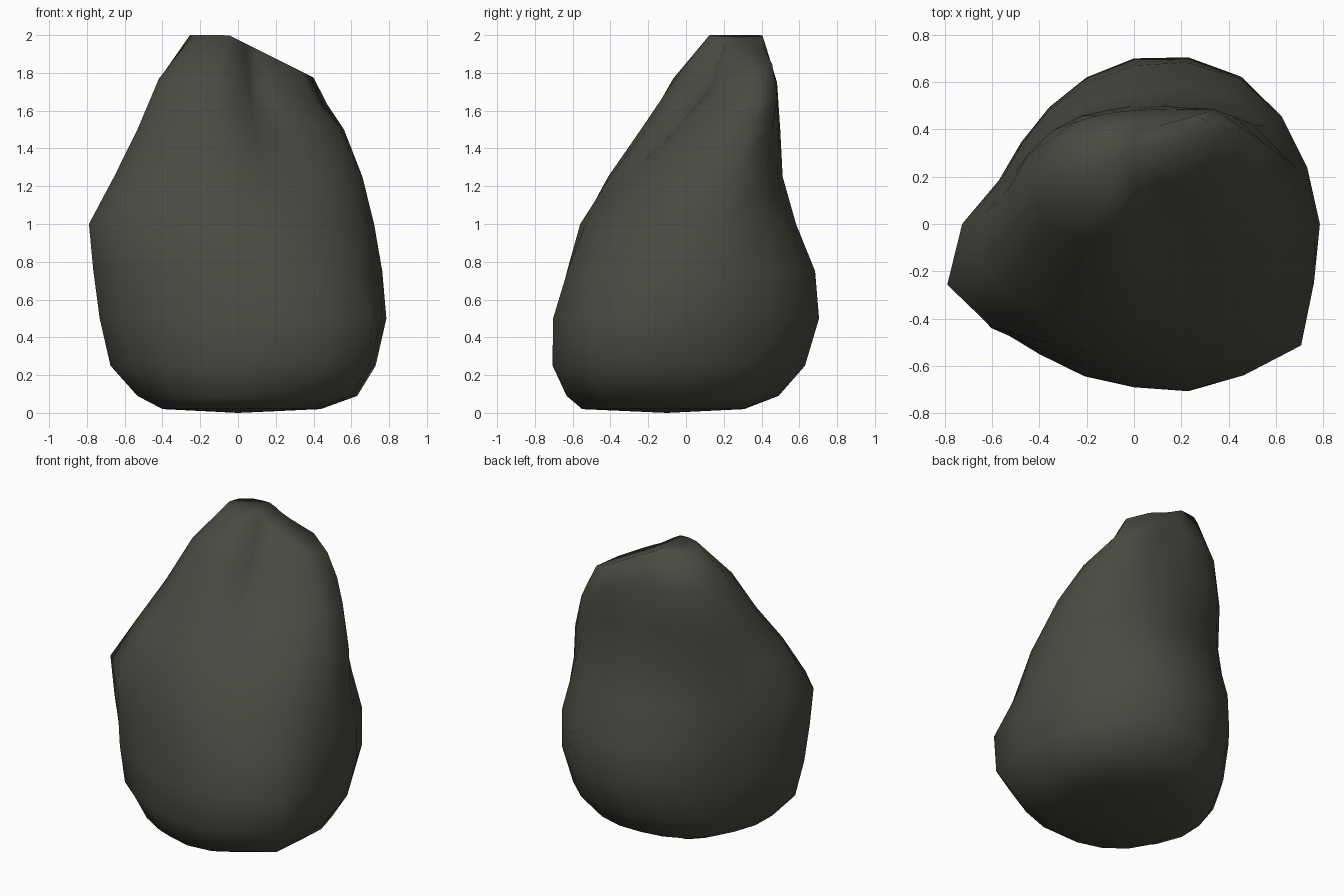
import bpy, bmesh, math

if "Cube" in bpy.data.objects:
    bpy.data.objects.remove(bpy.data.objects["Cube"])

# Rock cross-sections: height, centre y, front-right corner push,
# then radii every 36 degrees from 18 degrees
SECTIONS = [
    (0.02, 0.00, .00, (.40, .36, .30, .36, .36, .42, .50, .55, .55, .46)),
    (0.09, 0.00, .06, (.61, .55, .49, .50, .50, .56, .60, .63, .69, .65)),
    (0.25, 0.00, .08, (.71, .69, .63, .57, .57, .71, .68, .69, .79, .75)),
    (0.50, 0.00, .07, (.77, .77, .70, .61, .60, .77, .68, .69, .79, .80)),
    (0.75, 0.00, .03, (.77, .76, .67, .60, .60, .805, .66, .63, .70, .75)),
    (1.00, 0.00, .00, (.73, .67, .56, .54, .59, .83, .62, .56, .58, .69)),
    (1.25, 0.05, .00, (.69, .54, .45, .45, .53, .69, .54, .45, .44, .59)),
    (1.50, 0.15, .00, (.59, .42, .34, .38, .47, .56, .46, .36, .27, .44)),
    (1.77, 0.24, .00, (.50, .30, .24, .27, .37, .44, .38, .24, .15, .27)),
    (2.00, 0.27, .00, (.42, .18, .14, .16, .24, .25, .18, .13, .08, .19)),
]


def shoulder(x, z):
    """Lower the top on the right so the ridge falls away from the peak."""
    return z - max(0, (z - 1.5) / 0.5) * 0.5 * max(0, x + 0.05)


def ring_points(z, cy, corner, radii):
    """Smoothly doubled ring of points for one cross-section."""
    n = len(radii)
    points = []
    for i in range(2 * n):
        k = i // 2
        r = radii[k]
        if i % 2:
            a, b, c, d = (radii[(k + o) % n] for o in (-1, 0, 1, 2))
            r = (9 * (b + c) - a - d) / 16
        if i == 17:
            r += corner
        t = math.radians(18 + 18 * i)
        x = r * math.cos(t)
        points.append((x, cy + r * math.sin(t), shoulder(x, z)))
    return points


# Loft the boulder skin
bm = bmesh.new()
rings = [[bm.verts.new(p) for p in ring_points(*s)] for s in SECTIONS]
count = len(rings[0])
for low, high in zip(rings, rings[1:]):
    for i in range(count):
        j = (i + 1) % count
        bm.faces.new((low[i], low[j], high[j], high[i]))

# Close underside and crest
base = bm.verts.new((0, -0.1, 0.0))
crest = bm.verts.new((-0.05, 0.29, 1.99))
for i in range(count):
    j = (i + 1) % count
    bm.faces.new((base, rings[0][j], rings[0][i]))
    bm.faces.new((crest, rings[-1][i], rings[-1][j]))
bmesh.ops.recalc_face_normals(bm, faces=bm.faces)
for face in bm.faces:
    face.smooth = True

mesh = bpy.data.meshes.new("boulder")
bm.to_mesh(mesh)
bm.free()
rock = bpy.data.objects.new("boulder", mesh)
bpy.context.collection.objects.link(rock)

# Dark olive-grey stone
stone = bpy.data.materials.new("stone")
stone.diffuse_color = (0.07, 0.068, 0.055, 1)
stone.use_nodes = True
stone.node_tree.nodes["Principled BSDF"].inputs["Base Color"].default_value = stone.diffuse_color
mesh.materials.append(stone)
